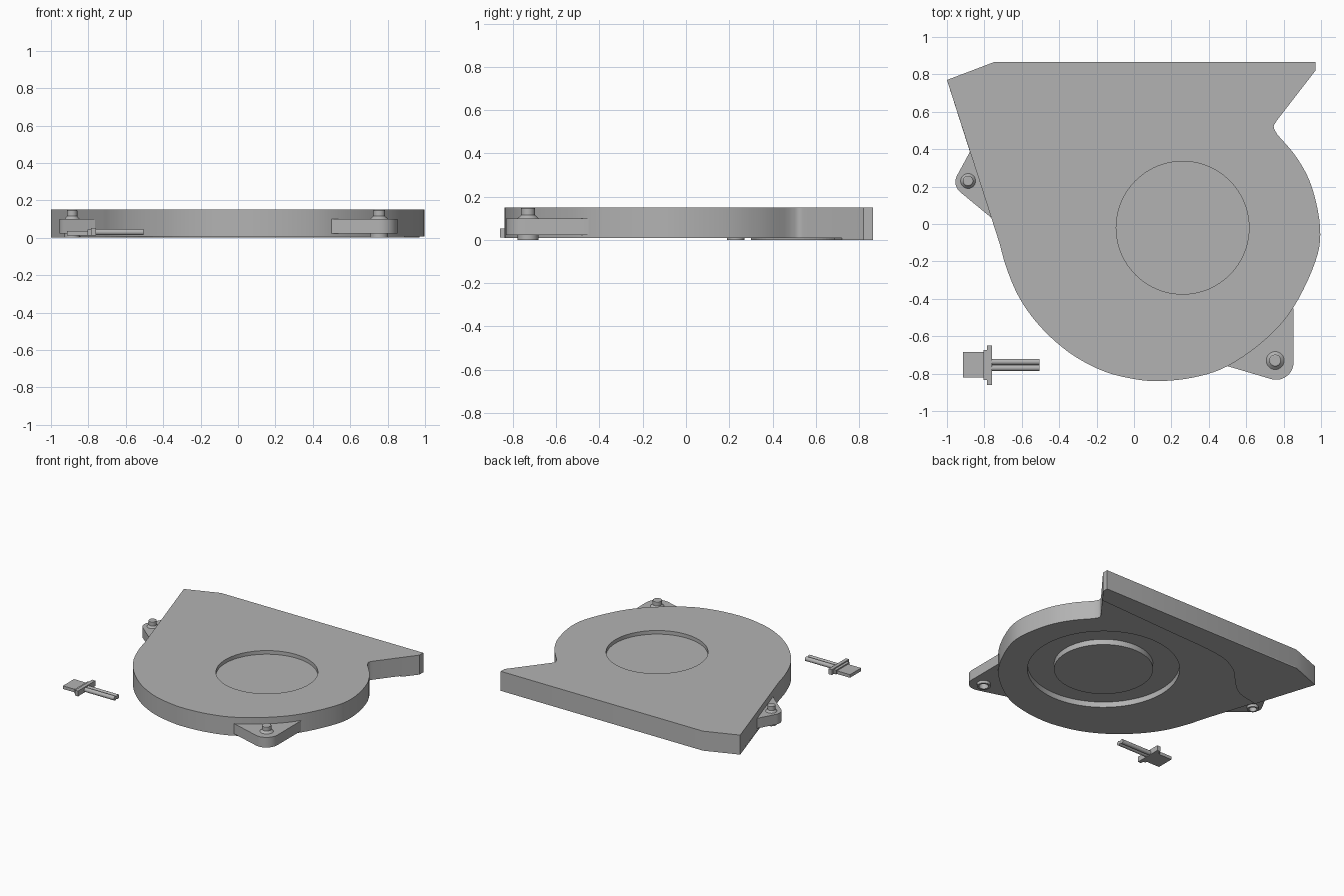
import bpy, bmesh, math
from mathutils import Vector

old = bpy.data.objects.get("Cube")
if old:
    bpy.data.objects.remove(old, do_unlink=True)

grey = bpy.data.materials.new("light_grey")
grey.use_nodes = True
grey.diffuse_color = (0.45, 0.45, 0.45, 1)
grey.node_tree.nodes["Principled BSDF"].inputs["Base Color"].default_value = (0.45, 0.45, 0.45, 1)


def finish(name, bm):
    bmesh.ops.recalc_face_normals(bm, faces=bm.faces)
    mesh = bpy.data.meshes.new(name)
    bm.to_mesh(mesh)
    bm.free()
    mesh.materials.append(grey)
    ob = bpy.data.objects.new(name, mesh)
    bpy.context.collection.objects.link(ob)
    return ob


def smooth(ob):
    bpy.ops.object.select_all(action='DESELECT')
    ob.select_set(True)
    bpy.context.view_layer.objects.active = ob
    bpy.ops.object.shade_smooth_by_angle(angle=math.radians(30))


def prism(name, outline, z0, z1):
    bm = bmesh.new()
    face = bm.faces.new([bm.verts.new((p[0], p[1], z0)) for p in outline])
    top = bmesh.ops.extrude_face_region(bm, geom=[face])
    verts = [g for g in top["geom"] if isinstance(g, bmesh.types.BMVert)]
    bmesh.ops.translate(bm, verts=verts, vec=(0, 0, z1 - z0))
    return finish(name, bm)


def box(name, x0, x1, y0, y1, z0, z1):
    return prism(name, [(x0, y0), (x1, y0), (x1, y1), (x0, y1)], z0, z1)


def lathe(name, profile, x, y, steps=64):
    """Closed (radius, z) profile turned around a vertical axis."""
    bm = bmesh.new()
    verts = [bm.verts.new((r, 0, z)) for r, z in profile]
    edges = [bm.edges.new((verts[i], verts[(i + 1) % len(verts)])) for i in range(len(verts))]
    bmesh.ops.spin(bm, geom=verts + edges, axis=(0, 0, 1), cent=(0, 0, 0),
                   angle=math.tau, steps=steps)
    bmesh.ops.remove_doubles(bm, verts=bm.verts, dist=0.0001)
    bmesh.ops.translate(bm, verts=bm.verts, vec=(x, y, 0))
    return finish(name, bm)


def disc(name, r, x, y, z0, z1, n=96):
    return prism(name, arc(x, y, r, 0, 360 - 360 / n, n - 1), z0, z1)


def arc(x, y, r, a0, a1, n):
    angles = [math.radians(a0 + (a1 - a0) * i / n) for i in range(n + 1)]
    return [(x + r * math.cos(a), y + r * math.sin(a)) for a in angles]


def spline(points, n=5):
    """Smooth curve through the points."""
    p = [Vector(q) for q in points]
    p = [2 * p[0] - p[1]] + p + [2 * p[-1] - p[-2]]
    out = []
    for a, b, c, d in zip(p, p[1:], p[2:], p[3:]):
        for i in range(n):
            t = i / n
            out.append(0.5 * (2 * b + (c - a) * t + (2 * a - 5 * b + 4 * c - d) * t * t
                              + (3 * b - a - 3 * c + d) * t ** 3))
    return [tuple(q) for q in out] + [tuple(points[-1])]


def cut(ob, cutter):
    mod = ob.modifiers.new("cut", 'BOOLEAN')
    mod.operation = 'DIFFERENCE'
    mod.solver = 'EXACT'
    mod.object = cutter
    bpy.context.view_layer.objects.active = ob
    bpy.ops.object.modifier_apply(modifier=mod.name)
    bpy.data.objects.remove(cutter, do_unlink=True)


# Spiral blower housing with a flared outlet
outlet = [(-1, 0.77), (-0.75, 0.865), (0.97, 0.865), (0.97, 0.82)]
notch = spline([(0.765, 0.555), (0.747, 0.52), (0.765, 0.48)], 4)[:-1]
scroll = spline([(0.765, 0.48), (0.87, 0.355), (0.95, 0.2), (0.995, -0.02), (0.97, -0.2),
                 (0.85, -0.45), (0.7, -0.62), (0.5, -0.76), (0.32, -0.82), (0.13, -0.84),
                 (-0.02, -0.825), (-0.18, -0.78), (-0.35, -0.685), (-0.5, -0.55),
                 (-0.61, -0.4), (-0.68, -0.24), (-0.72, -0.1)])
housing = prism("housing", outlet + notch + scroll, 0.008, 0.15)

# Round top recess, and underside intake channel around the hub
hub_x, hub_y = 0.26, -0.02
cut(housing, disc("top_cutter", 0.355, hub_x, hub_y, 0.122, 0.2))
cut(housing, lathe("intake_cutter", [(0.345, -0.05), (0.53, -0.05), (0.53, 0.05), (0.345, 0.05)],
                   hub_x, hub_y, 96))
smooth(housing)

# Thin raised plate below the outlet
curve = spline([(-0.85, 0.3), (-0.68, 0.34), (-0.56, 0.43), (-0.42, 0.57), (-0.2, 0.66),
                (0.3, 0.69), (0.89, 0.72)])
prism("outlet_plate", outlet[::-1] + curve, 0, 0.01)

# Mounting ears with a hole below each pin
ears = {
    "right_front": ([(0.5, -0.76)] + arc(0.76, -0.74, 0.093, 255, 360, 10)
                    + [(0.853, -0.45), (0.7, -0.55)], 0.755, -0.73, 0.032, 0.048),
    "left_rear": ([(-0.875, 0.39)] + arc(-0.885, 0.225, 0.07, 152, 232, 8)
                  + [(-0.765, 0.035), (-0.8, 0.25)], -0.887, 0.23, 0.028, 0.04),
}
for name, (outline, x, y, r, rim) in ears.items():
    ear = prism(name + "_ear", outline, 0.022, 0.1)
    cut(ear, disc("hole_cutter", rim * 0.7, x, y, 0, 0.06, 32))
    smooth(ear)
    smooth(lathe(name + "_pin", [(0, 0.055), (rim, 0.055), (rim, 0.1), (r, 0.115),
                                 (r, 0.146), (r - 0.006, 0.15), (0, 0.15)], x, y, 32))
    smooth(lathe(name + "_boss", [(rim * 0.7, 0), (rim, 0), (rim, 0.03), (rim * 0.7, 0.03)], x, y, 32))

# Loose plug: flat body, collar, flange
box("plug_body", -0.915, -0.795, -0.82, -0.685, 0.012, 0.036)
box("plug_collar", -0.805, -0.78, -0.835, -0.675, 0.012, 0.045)
box("plug_flange", -0.785, -0.758, -0.86, -0.65, 0.012, 0.053)

# Two wires leaving the plug
for side, y in (("left", -0.737), ("right", -0.77)):
    bm = bmesh.new()
    bmesh.ops.create_cone(bm, cap_ends=True, segments=20, radius1=0.0165, radius2=0.0165, depth=0.265)
    for v in bm.verts:
        x0, y0, z0 = v.co
        v.co = (z0 - 0.638, y + y0, 0.03 + x0)
    smooth(finish(side + "_wire", bm))
